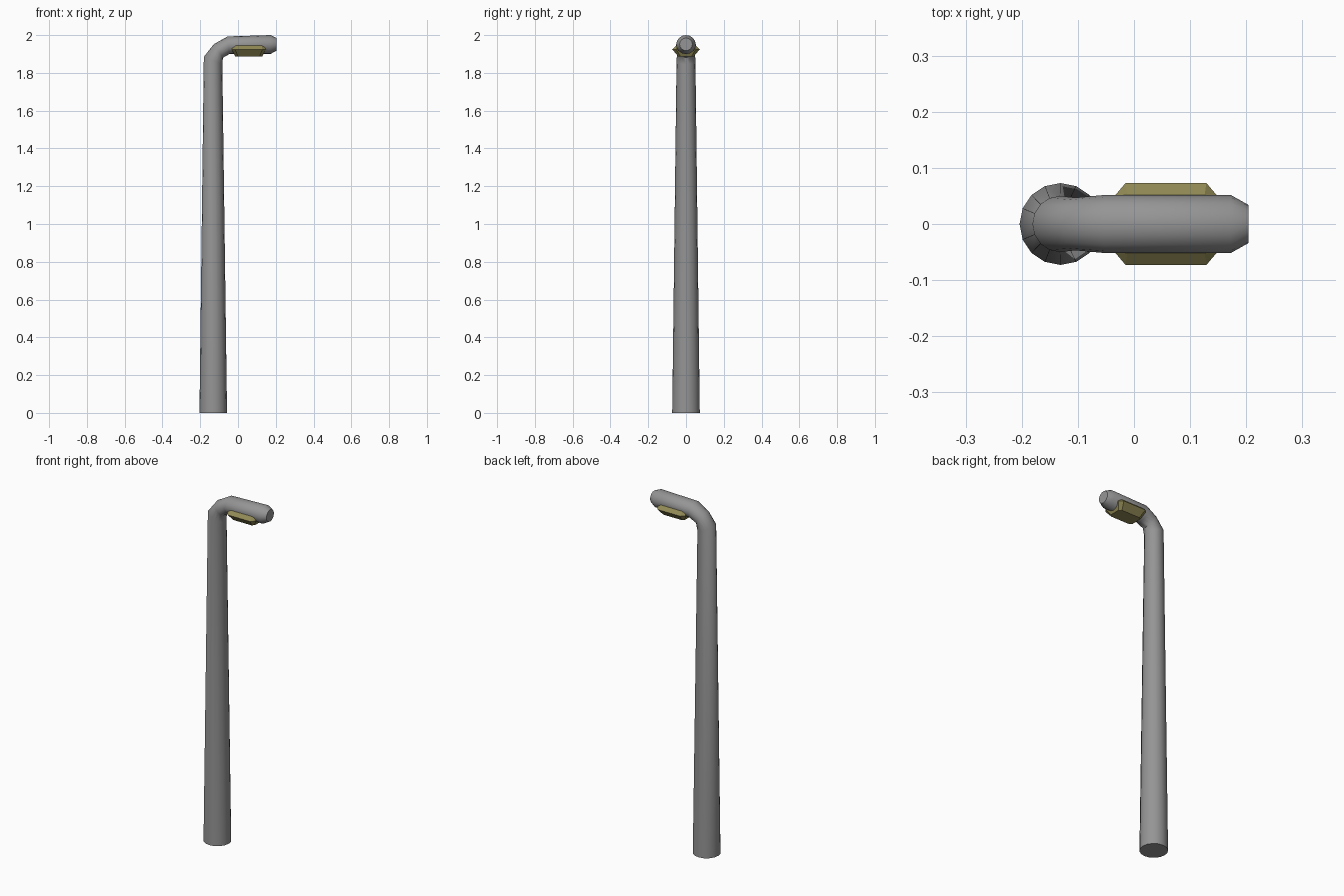
import bpy, bmesh, math

if "Cube" in bpy.data.objects:
    bpy.data.objects.remove(bpy.data.objects["Cube"])


def material(name, rgb):
    m = bpy.data.materials.new(name)
    m.diffuse_color = (*rgb, 1)
    m.use_nodes = True
    m.node_tree.nodes["Principled BSDF"].inputs["Base Color"].default_value = m.diffuse_color
    return m


def loft(name, rings, mat, smooth_angle=None):
    """Skin a list of equal-length point rings and cap both ends."""
    bm = bmesh.new()
    vs = [[bm.verts.new(p) for p in r] for r in rings]
    n = len(vs[0])
    for a, b in zip(vs, vs[1:]):
        for i in range(n):
            j = (i + 1) % n
            bm.faces.new((a[i], a[j], b[j], b[i]))
    bm.faces.new(vs[0])
    bm.faces.new(vs[-1])
    bmesh.ops.recalc_face_normals(bm, faces=bm.faces)
    me = bpy.data.meshes.new(name)
    bm.to_mesh(me)
    bm.free()
    me.materials.append(mat)
    ob = bpy.data.objects.new(name, me)
    bpy.context.collection.objects.link(ob)
    if smooth_angle:
        bpy.ops.object.select_all(action='DESELECT')
        bpy.context.view_layer.objects.active = ob
        ob.select_set(True)
        bpy.ops.object.shade_smooth_by_angle(angle=math.radians(smooth_angle))
    return ob


def ellipse(outer, inner, half_y, n=16):
    """Ring across the pole, from its outer to its inner (x, z) point."""
    cx, cz = (outer[0] + inner[0]) / 2, (outer[1] + inner[1]) / 2
    ux, uz = outer[0] - cx, outer[1] - cz
    return [(cx + ux * math.cos(t), half_y * math.sin(t), cz + uz * math.cos(t))
            for t in (2 * math.pi * i / n for i in range(n))]


def chamfered(hx, hy, z, cx=0.057, c=0.2):
    """Rectangle with cut corners."""
    dx, dy = hx * c, hy * 0.29
    return [(cx + sx, sy, z) for sx, sy in (
        (hx, hy - dy), (hx - dx, hy), (dx - hx, hy), (-hx, hy - dy),
        (-hx, dy - hy), (dx - hx, -hy), (hx - dx, -hy), (hx, dy - hy))]


metal = material("grey metal", (0.30, 0.30, 0.30))
glass = material("dull yellow glass", (0.28, 0.25, 0.09))

# Tapered post, mitred bend and lamp arm in one sweep
loft("lamp_post", [
    ellipse((-0.204, 0), (-0.058, 0), 0.073),
    ellipse((-0.181, 1.885), (-0.083, 1.845), 0.05),
    ellipse((-0.128, 1.952), (-0.08, 1.88), 0.047),
    ellipse((-0.055, 1.993), (-0.045, 1.90), 0.052),
    ellipse((0.172, 2.0), (0.172, 1.90), 0.052),
    ellipse((0.204, 1.985), (0.204, 1.918), 0.034),
], metal, 50)

# Faceted lamp under the arm
loft("lamp_glass", [
    chamfered(0.072, 0.042, 1.888),
    chamfered(0.090, 0.073, 1.925),
    chamfered(0.085, 0.045, 1.95),
], glass)
